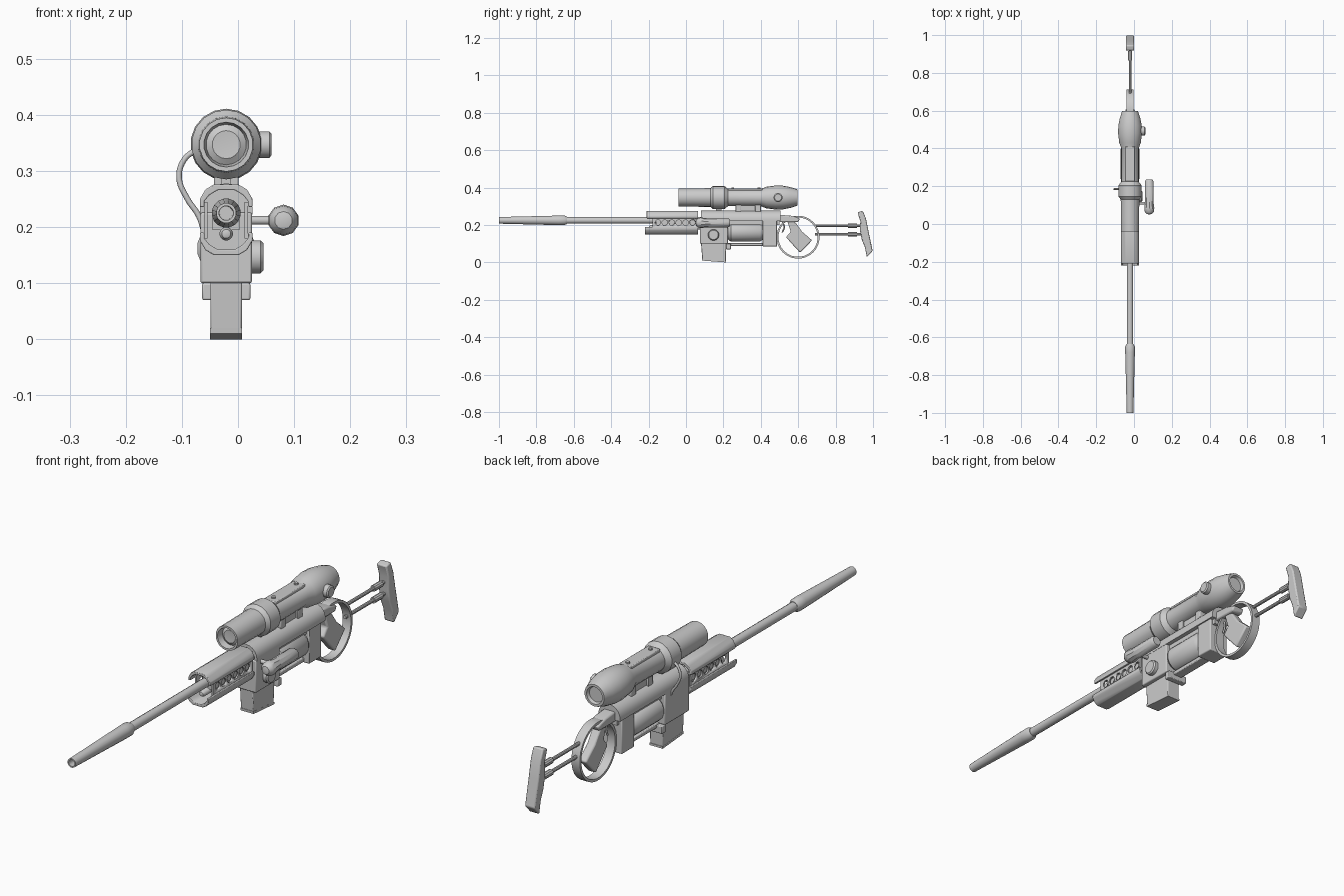
import bpy, bmesh, math
from mathutils import Matrix, Vector

if "Cube" in bpy.data.objects:
    bpy.data.objects.remove(bpy.data.objects["Cube"])

CX = -0.021   # centre plane of the rifle
grey = bpy.data.materials.new("plain grey")
grey.use_nodes = True
grey.diffuse_color = (0.6, 0.6, 0.6, 1)
grey.node_tree.nodes["Principled BSDF"].inputs["Base Color"].default_value = (0.6, 0.6, 0.6, 1)


def finish(name, bm, bevel=0, angle=35):
    bmesh.ops.remove_doubles(bm, verts=bm.verts, dist=1e-5)
    bmesh.ops.recalc_face_normals(bm, faces=bm.faces)
    me = bpy.data.meshes.new(name)
    bm.to_mesh(me)
    bm.free()
    me.materials.append(grey)
    me.shade_smooth()
    me.set_sharp_from_angle(angle=math.radians(angle))
    ob = bpy.data.objects.new(name, me)
    bpy.context.collection.objects.link(ob)
    if bevel:
        mod = ob.modifiers.new("soft edges", "BEVEL")
        mod.width, mod.segments = bevel, 2
    return ob


def lathe(name, profile, axis="y", at=(CX, 0, 0), sides=16, angle=35):
    """Spin (distance, radius) pairs around an axis through a point."""
    bm = bmesh.new()
    rings = []
    for d, r in profile:
        ring = []
        for i in range(sides):
            a = 2 * math.pi * (i + 0.5) / sides
            u, v = r * math.cos(a), r * math.sin(a)
            p = (u, d, v) if axis == "y" else (d, u, v) if axis == "x" else (u, v, d)
            ring.append(bm.verts.new(Vector(p) + Vector(at)))
        rings.append(ring)
    for a, b in zip(rings, rings[1:]):
        for i in range(sides):
            j = (i + 1) % sides
            bm.faces.new((a[i], a[j], b[j], b[i]))
    return finish(name, bm, angle=angle)


def rod(name, start, end, r, axis="y", at=(CX, 0, 0), sides=12):
    return lathe(name, [(start, 0), (start, r), (end, r), (end, 0)], axis, at, sides)


def prism(name, outline, lo, hi, axis="x", bevel=0):
    """Extrude an outline: (y, z) along x or (x, z) along y."""
    bm = bmesh.new()
    pts = [(lo, a, b) if axis == "x" else (a, lo, b) for a, b in outline]
    face = bm.faces.new([bm.verts.new(p) for p in pts])
    out = bmesh.ops.extrude_face_region(bm, geom=[face])
    move = (hi - lo, 0, 0) if axis == "x" else (0, hi - lo, 0)
    bmesh.ops.translate(bm, vec=move, verts=[v for v in out["geom"] if isinstance(v, bmesh.types.BMVert)])
    return finish(name, bm, bevel)


def box(name, half, y, z, cx=CX, bevel=0):
    return prism(name, [(y[0], z[0]), (y[1], z[0]), (y[1], z[1]), (y[0], z[1])],
                 cx - half, cx + half, bevel=bevel)


def tube(name, points, r):
    cu = bpy.data.curves.new(name, "CURVE")
    cu.dimensions, cu.bevel_depth, cu.bevel_resolution = "3D", r, 2
    sp = cu.splines.new("BEZIER")
    sp.bezier_points.add(len(points) - 1)
    for b, p in zip(sp.bezier_points, points):
        b.co = p
        b.handle_left_type = b.handle_right_type = "AUTO"
    cu.resolution_u = 6
    cu.materials.append(grey)
    ob = bpy.data.objects.new(name, cu)
    bpy.context.collection.objects.link(ob)


# Barrel, long muzzle sleeve with an open bore, and the rod below the barrel
BZ = 0.225
rod("barrel", -0.66, 0.1, 0.0175, at=(CX, 0, BZ))
lathe("muzzle_sleeve", [(-0.9, 0), (-0.9, 0.012), (-1, 0.013), (-1, 0.018), (-0.68, 0.026),
                        (-0.65, 0.026), (-0.635, 0.019), (-0.635, 0)], at=(CX, 0, BZ))
lathe("under_rod", [(-0.2, 0), (-0.197, 0.008), (-0.19, 0.012), (0.08, 0.012), (0.08, 0)],
      at=(CX, 0, 0.188))

# Handguard: upper and lower shells around a pair of drilled side plates
half = [(0.047, 0.236), (0.047, 0.25), (0.037, 0.267), (0.022, 0.276)]
inner = [(0.015, 0.266), (0.03, 0.257), (0.039, 0.246), (0.039, 0.236)]
arch = half + [(-x, z) for x, z in reversed(half)]
arch += [(-x, z) for x, z in reversed(inner)] + inner
prism("upper_handguard", [(CX + x, z) for x, z in arch], -0.21, 0.065, "y", 0.002)
prism("lower_handguard", [(CX + x, 0.426 - z) for x, z in arch], -0.22, 0.065, "y", 0.002)
for side, s in (("left", 1), ("right", -1)):
    plate = box(side + "_vent_plate", 0.003, (-0.18, 0.065), (0.18, 0.245), CX + s * 0.036)
    for i in range(6):
        cut = rod("hole_cutter", -0.02, 0.02, 0.015, "x", (CX + s * 0.036, -0.15 + i * 0.037, 0.213))
        mod = plate.modifiers.new("hole", "BOOLEAN")
        mod.operation, mod.object, mod.solver = "DIFFERENCE", cut, "EXACT"
        bpy.context.view_layer.objects.active = plate
        bpy.ops.object.modifier_apply(modifier="hole")
        bpy.data.objects.remove(cut)
box("handguard_core", 0.024, (-0.16, 0.08), (0.195, 0.232))

# Receiver: rounded upper cover, front housing, rear block and lower rail
cover = [(CX + 0.047 * math.cos(math.pi * i / 10), 0.232 + 0.046 * math.sin(math.pi * i / 10))
         for i in range(11)]
prism("receiver_cover", cover + [(CX - 0.047, 0.222), (CX + 0.047, 0.222)], 0.08, 0.505, "y")
box("front_housing", 0.046, (0.075, 0.225), (0.1, 0.226), bevel=0.004)
box("receiver_spine", 0.03, (0.2, 0.5), (0.2, 0.226))
box("rear_block", 0.042, (0.41, 0.487), (0.085, 0.225), bevel=0.004)
box("lower_rail", 0.02, (0.2, 0.42), (0.088, 0.104), bevel=0.003)
box("rail_foot", 0.043, (0.215, 0.24), (0.07, 0.1), bevel=0.003)
prism("rear_tang", [(0.49, 0.215), (0.49, 0.255), (0.56, 0.25), (0.61, 0.235), (0.6, 0.215)],
      CX - 0.025, CX + 0.025, bevel=0.006)

# Ammunition drum with end collars
lathe("drum", [(0.225, 0), (0.225, 0.04), (0.24, 0.052), (0.395, 0.052), (0.412, 0.04), (0.412, 0)],
      at=(CX, 0, 0.162))
lathe("round_side_cap", [(0, 0), (0, 0.03), (0.016, 0.03), (0.021, 0.025), (0.021, 0)], "x",
      (0.024, 0.147, 0.147))

# Magazine
prism("magazine", [(0.08, 0.11), (0.087, 0.014), (0.213, 0), (0.215, 0.11)],
      CX - 0.028, CX + 0.028, bevel=0.003)
prism("magazine_base", [(0.085, 0.02), (0.086, 0.01), (0.215, 0), (0.215, 0.008)],
      CX - 0.0285, CX + 0.0285)

# Bolt handle on the left side
rod("bolt_arm", 0.015, 0.085, 0.008, "x", (0, 0.11, 0.212))
lathe("bolt_grip", [(0.05, 0), (0.054, 0.016), (0.066, 0.026), (0.085, 0.028), (0.11, 0.024),
                    (0.225, 0.024), (0.235, 0.018), (0.235, 0)], at=(0.081, 0, 0.212), sides=10)

# Scope: one turned body with a recessed front lens
SZ = 0.347
lathe("scope_body", [(-0.02, 0), (-0.022, 0.025), (-0.015, 0.036), (-0.04, 0.04), (-0.04, 0.048),
                     (0.13, 0.05), (0.145, 0.062), (0.205, 0.062), (0.225, 0.046), (0.4, 0.046),
                     (0.43, 0.058), (0.48, 0.064), (0.52, 0.063), (0.56, 0.055), (0.597, 0.043),
                     (0.597, 0.034), (0.585, 0.03), (0.585, 0)], at=(CX, 0, SZ), sides=18)
box("scope_top_plate", 0.026, (0.225, 0.41), (0.37, 0.395), bevel=0.003)
for i, y in enumerate((0.25, 0.39)):
    rod(f"plate_screw_{i + 1}", 0.39, 0.401, 0.008, "z", (CX, y, 0), 8)
lathe("scope_knob", [(0, 0), (0, 0.024), (0.022, 0.024), (0.026, 0.019), (0.026, 0)], "x",
      (0.034, 0.492, SZ))
box("scope_mount", 0.014, (0.265, 0.4), (0.265, 0.315))
box("front_scope_post", 0.008, (0.16, 0.19), (0.265, 0.3))
for i, y in enumerate((0.265, 0.37)):
    box(f"mount_clamp_{i + 1}", 0.022, (y, y + 0.03), (0.27, 0.31), bevel=0.003)

# Cable from the scope to the receiver
tube("scope_cable", [(-0.075, 0.185, 0.338), (-0.096, 0.185, 0.32), (-0.105, 0.185, 0.288),
                     (-0.09, 0.185, 0.25), (-0.07, 0.185, 0.22), (-0.06, 0.185, 0.19)], 0.005)

# Guard ring, grip and trigger
lathe("guard_ring", [(-0.018, 0.115), (0.018, 0.115), (0.018, 0.105), (-0.018, 0.105), (-0.018, 0.115)],
      "x", (CX, 0.599, 0.135), 28)
prism("grip", [(0.54, 0.225), (0.585, 0.215), (0.62, 0.165), (0.674, 0.118), (0.61, 0.052),
               (0.575, 0.09), (0.535, 0.135), (0.56, 0.165)], CX - 0.017, CX + 0.017, bevel=0.006)
tube("trigger", [(CX, 0.515, 0.22), (CX, 0.525, 0.19), (CX, 0.515, 0.16)], 0.004)

# Twin stock rods and curved shoulder plate
for name, z in (("upper", 0.196), ("lower", 0.15)):
    lathe(name + "_stock_rod", [(0.69, 0), (0.69, 0.007), (0.865, 0.007), (0.865, 0.012),
                                (0.915, 0.012), (0.915, 0.007), (0.95, 0.007), (0.95, 0)],
          at=(CX, 0, z), sides=10)
prism("shoulder_plate", [(0.917, 0.268), (0.945, 0.276), (0.962, 0.235), (0.975, 0.17), (0.998, 0.062),
                         (0.967, 0.028), (0.957, 0.08), (0.94, 0.12), (0.93, 0.17), (0.932, 0.22)],
      CX - 0.022, CX + 0.022, bevel=0.005)
